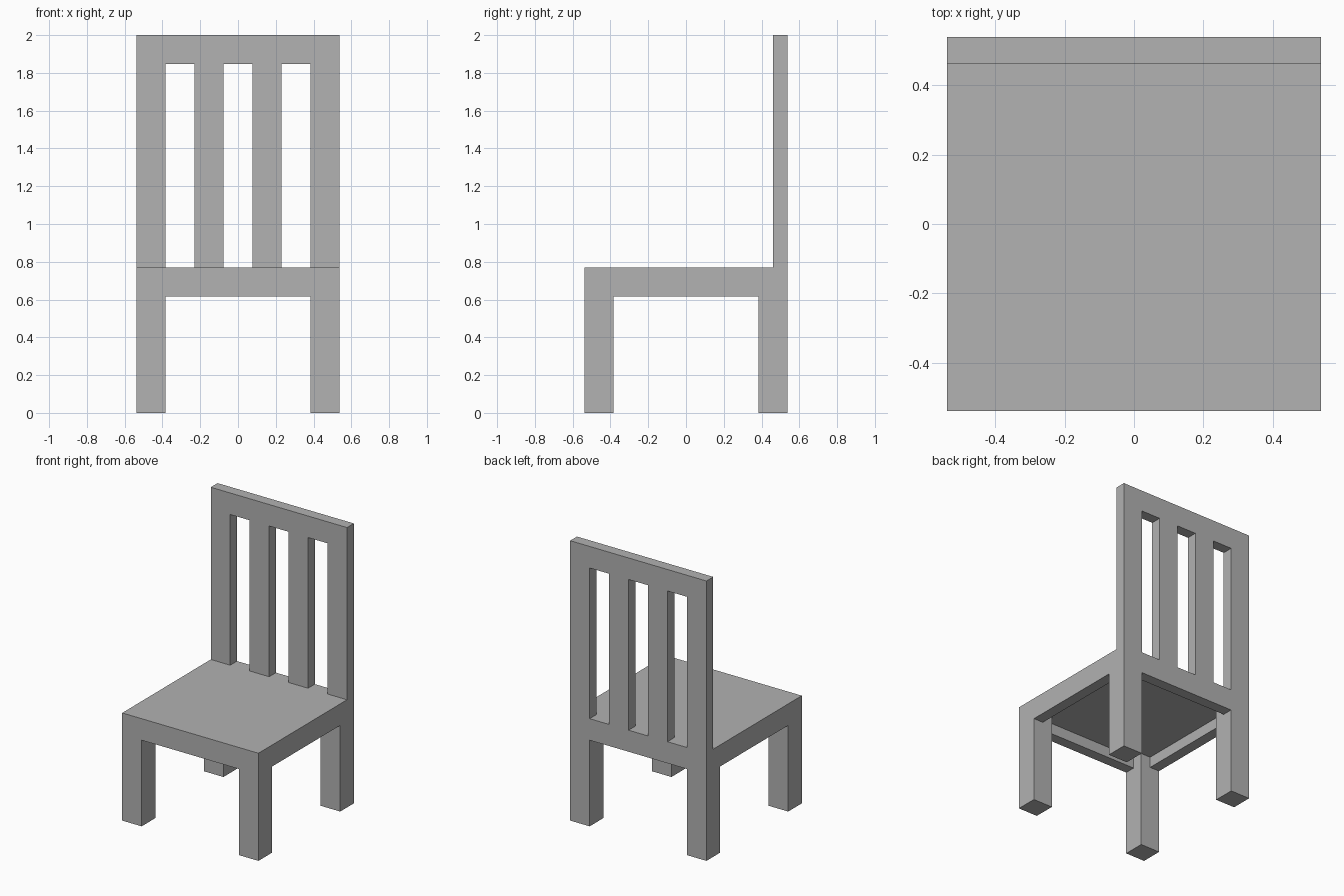
import bpy
import bmesh

cube = bpy.data.objects.get("Cube")
if cube:
    bpy.data.objects.remove(cube, do_unlink=True)

U = 2 / 26        # the chair is laid out on a grid of 26 units in height
HALF = 7          # half width and half depth
INNER = 5         # inner side of the legs
RIM = 6           # inner side of the aprons and front of the backrest
APRON, PANEL, SEAT, RAIL, TOP = 8, 9, 10, 24, 26

grey = bpy.data.materials.new("grey")
grey.use_nodes = True
grey.diffuse_color = (0.445, 0.445, 0.445, 1)
grey.node_tree.nodes["Principled BSDF"].inputs["Base Color"].default_value = grey.diffuse_color


def prism(name, outline, push):
    """Extrude a closed outline of grid points along the push vector."""
    bm = bmesh.new()
    face = bm.faces.new([bm.verts.new([c * U for c in p]) for p in outline])
    geom = bmesh.ops.extrude_face_region(bm, geom=[face], use_keep_orig=True)["geom"]
    verts = [v for v in geom if isinstance(v, bmesh.types.BMVert)]
    bmesh.ops.translate(bm, verts=verts, vec=[c * U for c in push])
    bmesh.ops.recalc_face_normals(bm, faces=bm.faces)
    mesh = bpy.data.meshes.new(name)
    bm.to_mesh(mesh)
    bm.free()
    mesh.materials.append(grey)
    obj = bpy.data.objects.new(name, mesh)
    bpy.context.collection.objects.link(obj)
    return obj


def box(name, x, y, z):
    base = [(x[0], y[0], z[0]), (x[1], y[0], z[0]), (x[1], y[1], z[0]), (x[0], y[1], z[0])]
    return prism(name, base, (0, 0, z[1] - z[0]))


def span(side, inner):
    """Range from the inner line to the outer edge on one side."""
    return sorted((side * inner, side * HALF))


# Seat panel
box("seat", (-HALF, HALF), (-HALF, HALF), (PANEL, SEAT))

# Legs at the four corners
for side, sx in (("right", -1), ("left", 1)):
    for end, sy in (("front", -1), ("back", 1)):
        box(f"{end}_{side}_leg", span(sx, INNER), span(sy, INNER), (0, PANEL))

# Aprons between the legs
for side, s in (("right", -1), ("left", 1)):
    box(f"{side}_apron", span(s, RIM), (-INNER, INNER), (APRON, PANEL))
for end, s in (("front", -1), ("back", 1)):
    box(f"{end}_apron", (-INNER, INNER), span(s, RIM), (APRON, PANEL))

# Backrest: one comb outline, four slats hanging from the top rail
comb = [(HALF, RIM, TOP), (-HALF, RIM, TOP)]
for left in range(-HALF, HALF, 4):
    right = left + 2
    if left > -HALF:
        comb.append((left, RIM, RAIL))
    comb += [(left, RIM, SEAT), (right, RIM, SEAT)]
    if right < HALF:
        comb.append((right, RIM, RAIL))
prism("backrest", comb, (0, HALF - RIM, 0))
